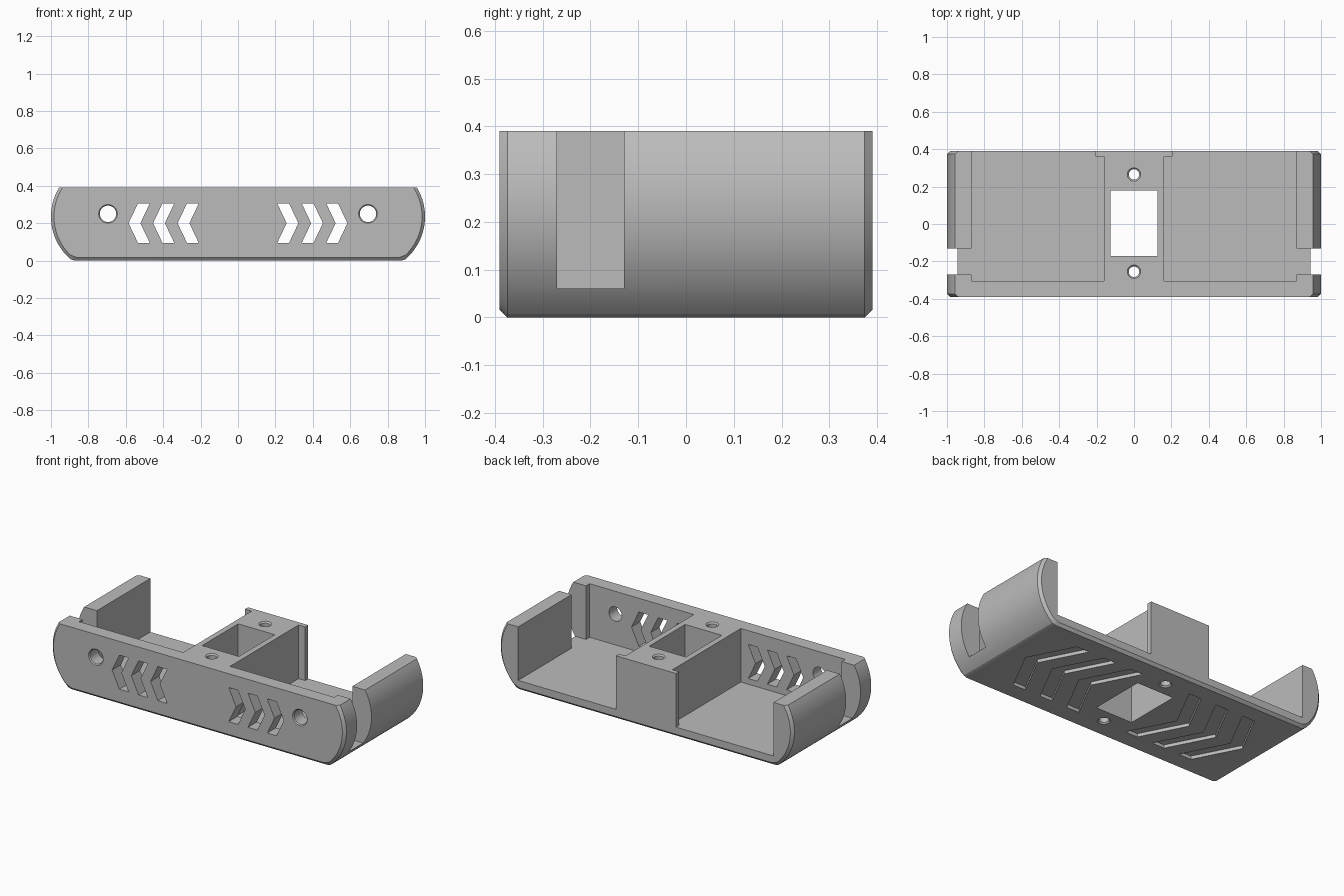
import bpy, bmesh, math

cube = bpy.data.objects.get("Cube")
if cube:
    bpy.data.objects.remove(cube, do_unlink=True)

grey = bpy.data.materials.new("plain grey")
grey.use_nodes = True
grey.diffuse_color = (0.5, 0.5, 0.5, 1)
grey.node_tree.nodes["Principled BSDF"].inputs["Base Color"].default_value = (0.5, 0.5, 0.5, 1)


def loft(bm, rings):
    """Closed solid through matching rings of 3D points."""
    rows = [[bm.verts.new(p) for p in ring] for ring in rings]
    n = len(rows[0])
    for a, b in zip(rows, rows[1:]):
        for i in range(n):
            j = (i + 1) % n
            bm.faces.new((a[i], a[j], b[j], b[i]))
    bm.faces.new(rows[0][::-1])
    bm.faces.new(rows[-1])


def along_z(points, z):
    return [(x, y, z) for x, y in points]


def along_y(points, y):
    return [(x, y, z) for x, z in points]


def circle(cx, cy, r, n=32):
    return [(cx + r * math.cos(math.tau * i / n), cy + r * math.sin(math.tau * i / n))
            for i in range(n)]


def chevron(tip, mid, half, slant, width, side):
    """Outward-pointing V, mirrored by side."""
    pts = [(tip, mid), (tip - slant, mid + half), (tip - slant - width, mid + half),
           (tip - width, mid), (tip - slant - width, mid - half), (tip - slant, mid - half)]
    return [(side * x, v) for x, v in pts]


def make(name, solids):
    bm = bmesh.new()
    for rings in solids:
        loft(bm, rings)
    bmesh.ops.recalc_face_normals(bm, faces=bm.faces)
    mesh = bpy.data.meshes.new(name)
    bm.to_mesh(mesh)
    bm.free()
    mesh.materials.append(grey)
    obj = bpy.data.objects.new(name, mesh)
    bpy.context.collection.objects.link(obj)
    return obj


# Body: flat top, bulging ends, chamfered front and back rims
def profile(inset):
    r = 0.3 - inset
    top, low = math.asin(0.155 / r), -math.asin(0.215 / 0.3)
    half = [(0.7 + r * math.cos(a), 0.235 + r * math.sin(a))
            for a in (top + (low - top) * i / 24 for i in range(25))]
    half += [(0.895 - inset, 0.007 + inset), (0.875 - inset, inset)]
    return half + [(-x, z) for x, z in reversed(half)]


body = make("tray_body", [[along_y(profile(d), y) for d, y in
                           ((0.016, -0.39), (0, -0.374), (0, 0.374), (0.016, 0.39))]])

# Side compartments, open at the back, with a slot in each end wall
outline = [(0.16, -0.305), (0.87, -0.305), (0.87, -0.27), (1.1, -0.27), (1.1, -0.13),
           (0.87, -0.13), (0.87, 0.5), (0.205, 0.5), (0.205, 0.36), (0.16, 0.36)]
pockets = []
for s in (-1, 1):
    pts = [(s * x, y) for x, y in outline]
    pockets.append([along_z(pts, 0.06), along_z(pts, 0.5)])

# Central window and two countersunk screw holes through the block
window = [(-0.125, -0.17), (0.125, -0.17), (0.125, 0.18), (-0.125, 0.18)]
shafts = [[along_z(window, -0.1), along_z(window, 0.5)]]
for y in (-0.255, 0.265):
    shafts.append([along_z(circle(0, y, r), z) for z, r in
                   ((-0.01, 0.046), (0.008, 0.028), (0.382, 0.028), (0.4, 0.046))])

# Front round holes and chevron cut-outs, plus shallow chevrons underneath
front_cuts, base_cuts = [], []
for s in (-1, 1):
    front_cuts.append([along_y(circle(s * 0.695, 0.25, r), y) for y, r in
                       ((-0.4, 0.06), (-0.384, 0.044), (-0.25, 0.044))])
    for i in range(3):
        v = chevron(0.585 - 0.131 * i, 0.2, 0.105, 0.05, 0.063, s)
        front_cuts.append([along_y(v, -0.5), along_y(v, -0.25)])
        v = chevron(0.77 - 0.19 * i, 0, 0.27, 0.14, 0.085, s)
        base_cuts.append([along_z(v, -0.1), along_z(v, 0.02)])

cutters = []
for name, solids in (("pocket_cutter", pockets), ("shaft_cutter", shafts),
                     ("front_cutter", front_cuts), ("base_cutter", base_cuts)):
    cutter = make(name, solids)
    cutter.hide_render = True
    cutters.append(cutter)
    mod = body.modifiers.new(name, "BOOLEAN")
    mod.operation = "DIFFERENCE"
    mod.solver = "EXACT"
    mod.object = cutter

# Apply the cuts and drop the cutters
bpy.context.view_layer.update()
result = bpy.data.meshes.new_from_object(
    body.evaluated_get(bpy.context.evaluated_depsgraph_get()))
body.modifiers.clear()
body.data = result
for cutter in cutters:
    bpy.data.objects.remove(cutter, do_unlink=True)

bpy.ops.object.select_all(action="DESELECT")
body.select_set(True)
bpy.context.view_layer.objects.active = body
bpy.ops.object.shade_smooth_by_angle(angle=math.radians(20))
